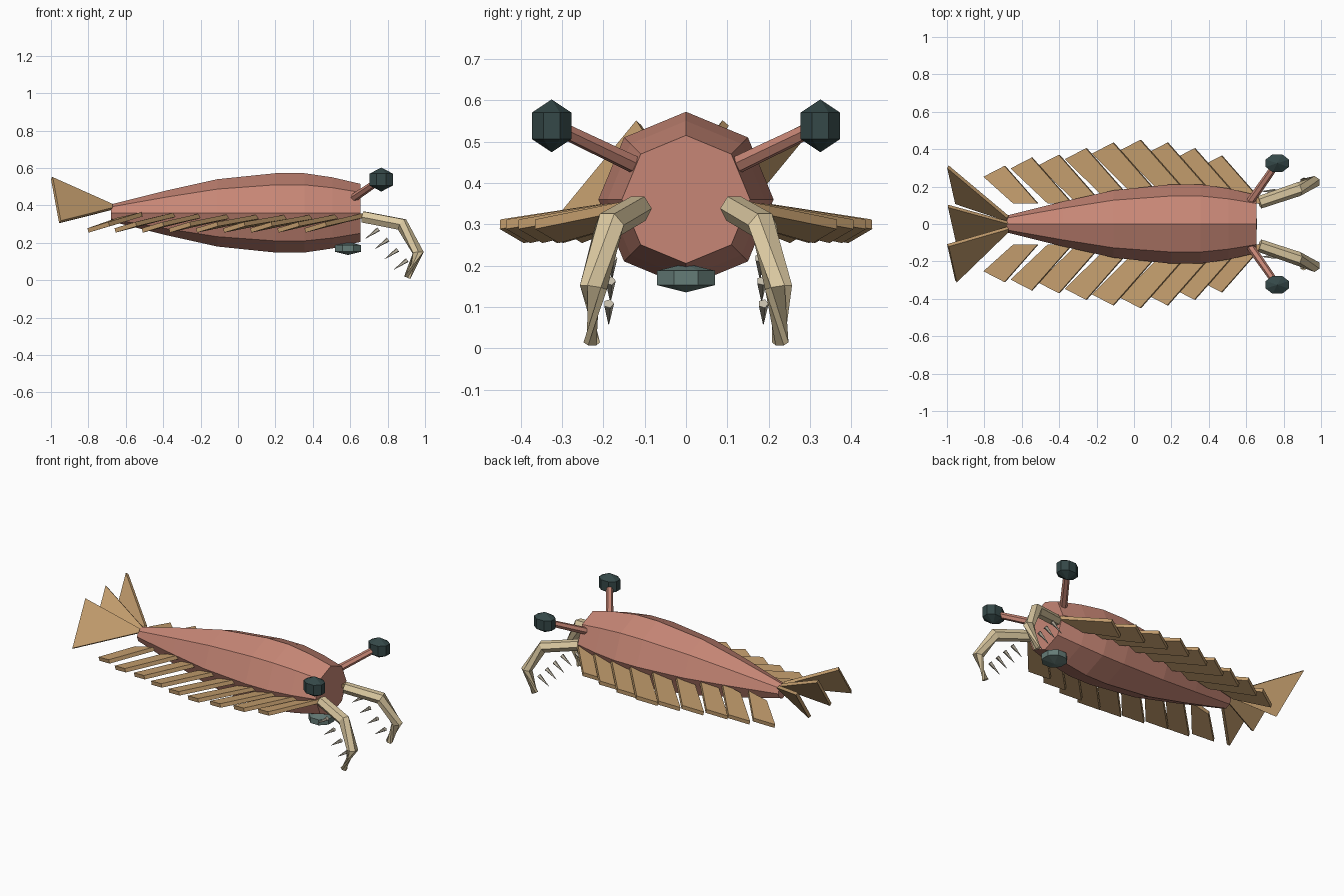
import bpy, bmesh, math
from mathutils import Vector

cube = bpy.data.objects.get("Cube")
if cube:
    bpy.data.objects.remove(cube, do_unlink=True)


def material(name, rgb):
    m = bpy.data.materials.new(name)
    m.use_nodes = True
    m.diffuse_color = (*rgb, 1)
    m.node_tree.nodes["Principled BSDF"].inputs["Base Color"].default_value = (*rgb, 1)
    return m


SHELL = material("shell_rose", (0.57, 0.24, 0.18))
FLAP = material("flap_tan", (0.55, 0.34, 0.155))
ARM = material("arm_cream", (0.72, 0.59, 0.36))
EYE = material("eye_dark_teal", (0.035, 0.065, 0.065))
MOUTH = material("mouth_teal", (0.13, 0.2, 0.185))
SPINE = material("spine_grey", (0.55, 0.5, 0.4))


def finish(name, bm, mat):
    bmesh.ops.recalc_face_normals(bm, faces=bm.faces)
    me = bpy.data.meshes.new(name)
    bm.to_mesh(me)
    bm.free()
    me.materials.append(mat)
    ob = bpy.data.objects.new(name, me)
    bpy.context.collection.objects.link(ob)
    return ob


def tube(name, path, radii, sides, mat, turn=0.0):
    """Tapered faceted tube along a path of points."""
    bm = bmesh.new()
    pts = [Vector(p) for p in path]
    rings = []
    for i, p in enumerate(pts):
        a, b = pts[max(i - 1, 0)], pts[min(i + 1, len(pts) - 1)]
        d = (b - a).normalized()
        side = d.cross(Vector((0, 0, 1))).normalized()
        up = side.cross(d)
        ring = []
        for k in range(sides):
            t = 2 * math.pi * k / sides + turn
            ring.append(bm.verts.new(p + radii[i] * (side * math.cos(t) + up * math.sin(t))))
        rings.append(ring)
    for r, s in zip(rings, rings[1:]):
        for k in range(sides):
            j = (k + 1) % sides
            bm.faces.new((r[k], r[j], s[j], s[k]))
    bm.faces.new(rings[0])
    bm.faces.new(rings[-1])
    return finish(name, bm, mat)


def plate(name, corners, thickness, mat):
    """Flat slab: a polygon thickened evenly about its plane."""
    bm = bmesh.new()
    pts = [Vector(c) for c in corners]
    n = (pts[2] - pts[0]).cross(pts[3] - pts[1]).normalized() * thickness / 2
    top = [bm.verts.new(p + n) for p in pts]
    low = [bm.verts.new(p - n) for p in pts]
    bm.faces.new(top)
    bm.faces.new(low[::-1])
    for k in range(4):
        j = (k + 1) % 4
        bm.faces.new((top[k], low[k], low[j], top[j]))
    return finish(name, bm, mat)


def faceted_ball(name, centre, half, mat):
    """Eight-sided ball with a straight band and pointed poles."""
    bm = bmesh.new()
    poles = [bm.verts.new((0, 0, z)) for z in (-1, 1)]
    rings = []
    for z in (-0.5, 0.5):
        ring = []
        for k in range(8):
            t = math.pi * (k + 0.5) / 4
            ring.append(bm.verts.new((math.cos(t) * 1.08, math.sin(t) * 1.08, z)))
        rings.append(ring)
    for k in range(8):
        j = (k + 1) % 8
        bm.faces.new((rings[0][k], rings[0][j], rings[1][j], rings[1][k]))
        for pole, ring in zip(poles, rings):
            bm.faces.new((pole, ring[k], ring[j]))
    for v in bm.verts:
        v.co = Vector(c + h * u for c, h, u in zip(centre, half, v.co))
    return finish(name, bm, mat)


# Body: octagonal spindle from tail to blunt head
stations = [(-0.68, 0.045), (-0.38, 0.12), (-0.11, 0.18), (0.2, 0.212),
            (0.355, 0.212), (0.505, 0.19), (0.655, 0.155)]
tube("body", [(x, 0, 0.36) for x, r in stations], [r for x, r in stations], 8, SHELL)

# Mouth disc under the head
faceted_ball("mouth", (0.588, 0, 0.17), (0.07, 0.07, 0.035), MOUTH)

# Paired parts
flap_reach = [0.31, 0.355, 0.37, 0.405, 0.435, 0.45, 0.435, 0.405, 0.365]
for s, label in ((1, "left"), (-1, "right")):
    # Eyes on stalks
    tube(f"eye_stalk_{label}", [(0.615, s * 0.11, 0.437), (0.765, s * 0.325, 0.54)],
         [0.022, 0.019], 6, SHELL)
    faceted_ball(f"eye_{label}", (0.766, s * 0.325, 0.538), (0.062, 0.048, 0.064), EYE)

    # Curved grasping arm
    tube(f"grasping_arm_{label}",
         [(0.67, s * 0.115, 0.338), (0.877, s * 0.185, 0.298),
          (0.963, s * 0.224, 0.147), (0.905, s * 0.228, 0.014)],
         [0.034, 0.037, 0.033, 0.02], 6, ARM)

    # Four spines along the inside of the arm
    for i in range(4):
        x, z = 0.752 + 0.051 * i, 0.273 - 0.055 * i
        y = s * (0.175 + 0.004 * i)
        tube(f"arm_spine_{label}_{i + 1}", [(x, y, z), (x - 0.07, y, z - 0.05)],
             [0.013, 0.001], 5, SPINE)

    # Overlapping swimming flaps, swept back
    for i, reach in enumerate(flap_reach):
        x = -0.69 + 0.145 * i
        base = x + 0.88 * (reach - 0.11)
        plate(f"flap_{label}_{i + 1}",
              [(base, s * 0.11, 0.352), (x, s * reach, 0.3),
               (x - 0.112, s * (reach - 0.058), 0.266), (base - 0.13, s * 0.11, 0.322)],
              0.024, FLAP)

# Tail fan: three tilted blades
for i, off in enumerate((-0.21, 0, 0.21)):
    root = off * 0.14
    plate(f"tail_blade_{i + 1}",
          [(-0.675, root + 0.008, 0.402), (-0.995, off + 0.096, 0.545),
           (-0.952, off - 0.096, 0.312), (-0.675, root - 0.008, 0.382)],
          0.02, FLAP)
